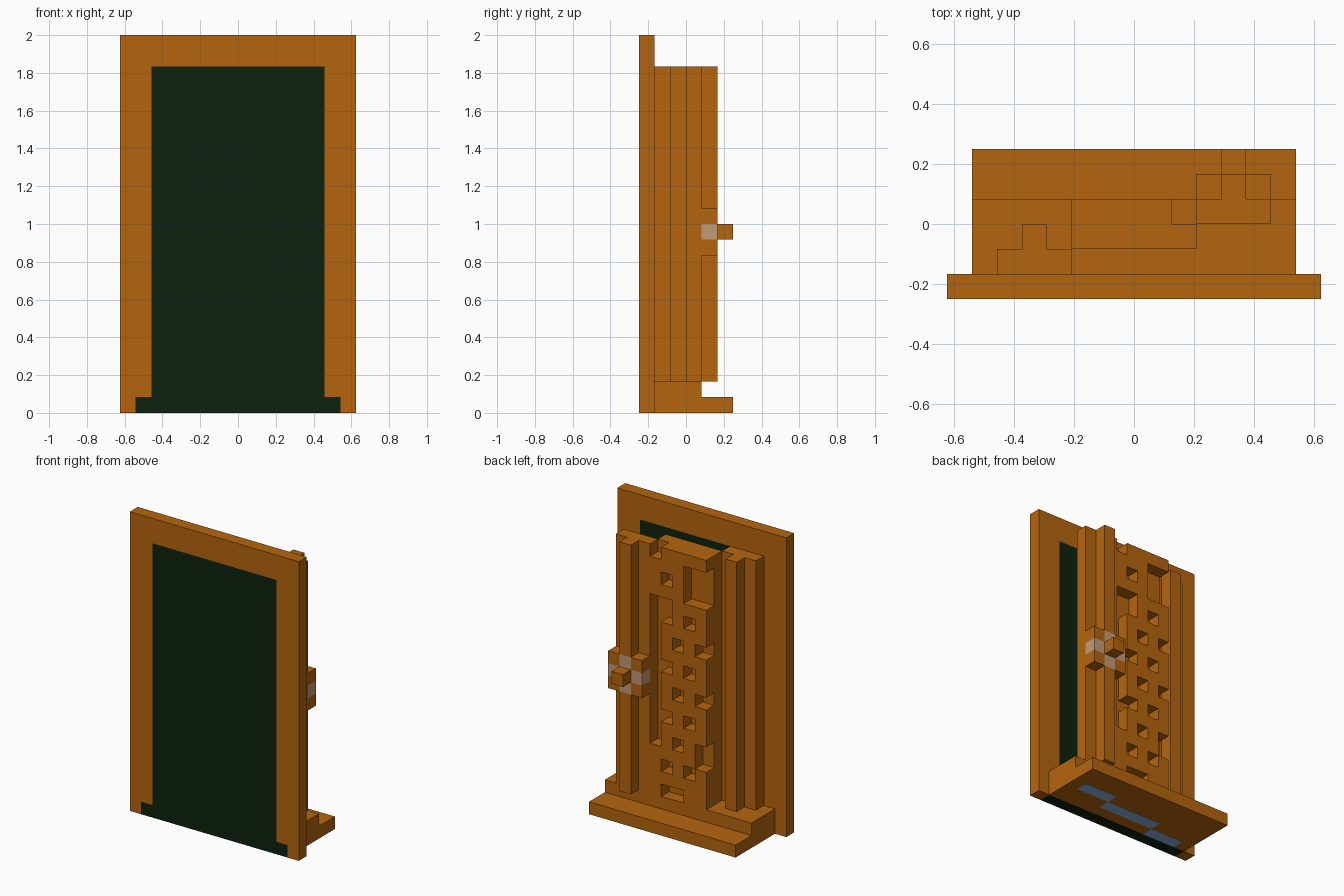
import bpy, bmesh
from mathutils import Vector

cube = bpy.data.objects.get("Cube")
if cube:
    bpy.data.objects.remove(cube, do_unlink=True)

U = 2 / 24                                # one block
ORIGIN = Vector((-7.5, -3, 0))            # grid corner, in blocks


def material(name, rgb):
    m = bpy.data.materials.new(name)
    m.use_nodes = True
    m.diffuse_color = (*rgb, 1)
    m.node_tree.nodes["Principled BSDF"].inputs["Base Color"].default_value = (*rgb, 1)
    return m


ORANGE = material("orange_wood", (0.462, 0.130, 0.0045))
GREEN = material("dark_green", (0.004, 0.0152, 0.0045))
TAN = material("pale_tan", (0.552, 0.328, 0.178))
BLUE = material("pale_blue", (0.26, 0.44, 0.70))


def finish(name, bm, mat):
    bmesh.ops.remove_doubles(bm, verts=bm.verts, dist=1e-4)
    bmesh.ops.recalc_face_normals(bm, faces=bm.faces)
    me = bpy.data.meshes.new(name)
    bm.to_mesh(me)
    bm.free()
    me.materials.append(mat)
    ob = bpy.data.objects.new(name, me)
    bpy.context.scene.collection.objects.link(ob)
    return ob


def prism(name, outlines, axis, start, end, mat):
    """Extrude flat outlines, given in blocks, along one axis."""
    bm = bmesh.new()
    for outline in outlines:
        verts = []
        for a, b in outline:
            p = [a, b]
            p.insert(axis, start)
            verts.append(bm.verts.new((Vector(p) + ORIGIN) * U))
        bm.faces.new(verts)
    bmesh.ops.remove_doubles(bm, verts=bm.verts, dist=1e-4)
    step = Vector((0, 0, 0))
    step[axis] = (end - start) * U
    res = bmesh.ops.extrude_face_region(bm, geom=bm.faces[:], use_keep_orig=True)
    moved = [g for g in res["geom"] if isinstance(g, bmesh.types.BMVert)]
    bmesh.ops.translate(bm, verts=moved, vec=step)
    return finish(name, bm, mat)


def rect(a0, a1, b0, b1):
    return [(a0, b0), (a1, b0), (a1, b1), (a0, b1)]


def box(name, x, y, z, mat):
    return prism(name, [rect(*x, *y)], 2, *z, mat)


def tee(x, y):
    """Plan of a three-block-wide post with a central rib on its back."""
    return [(x, y), (x + 3, y), (x + 3, y + 1), (x + 2, y + 1),
            (x + 2, y + 2), (x + 1, y + 2), (x + 1, y + 1), (x, y + 1)]


# Front frame and the dark opening filling it
prism("front_frame", [[(0, 0), (1, 0), (1, 1), (2, 1), (2, 22), (13, 22), (13, 1),
                       (14, 1), (14, 0), (15, 0), (15, 24), (0, 24)]], 1, 0, 1, ORANGE)
prism("dark_opening", [[(1, 0), (14, 0), (14, 1), (13, 1), (13, 22), (2, 22),
                        (2, 1), (1, 1)]], 1, 0, 1, GREEN)

# Stepped base, with the blue footprint underneath
prism("stepped_base", [[(1, 0), (6, 0), (6, 1), (4, 1), (4, 2), (1, 2)]], 0, 1, 14, ORANGE)
for n, (x, y) in enumerate([((2, 5), (1, 2)), ((5, 10), (2, 3)), ((10, 13), (3, 4))]):
    box(f"base_underside_patch_{n + 1}", x, y, (-0.012, 0.05), BLUE)

# Ribbed posts; the left one is interrupted by the lock
prism("right_post", [tee(2, 1)], 2, 2, 22, ORANGE)
prism("left_post_lower", [tee(10, 3)], 2, 2, 10, ORANGE)
prism("left_post_upper", [tee(10, 3)], 2, 13, 22, ORANGE)
box("left_post_middle", (10, 13), (3, 4), (10, 13), ORANGE)

# Lock plate with pale cross arms and a protruding knob
cells = [(x, z) for x in (10, 11, 12) for z in (10, 11, 12) if (x, z) != (11, 11)]
for pale, name, mat in ((False, "lock_corners", ORANGE), (True, "lock_cross", TAN)):
    chosen = [rect(x, x + 1, z, z + 1) for x, z in cells if (x == 11 or z == 11) == pale]
    prism(name, chosen, 1, 4, 5, mat)
box("lock_knob", (11, 12), (4, 6), (11, 12), ORANGE)

# Centre panel: solid sheet plus a pierced layer (column, row from top left of the back)
box("panel_sheet", (5, 10), (2, 3), (2, 22), ORANGE)
holes = {(0, 0), (1, 2), (1, 4), (1, 5), (3, 5), (4, 16), (1, 19), (2, 19)}
holes |= {(0, r) for r in range(4, 16)}                      # long slot by the lock
holes |= {(c, r) for c in (3, 4) for r in (1, 2, 3)}         # window notch
holes |= {(c, r) for c in (1, 3) for r in (9, 13, 17)}       # staggered holes
holes |= {(c, r) for c in (2, 4) for r in (7, 11, 15)}
solid = [rect(9 - c, 10 - c, 21 - r, 22 - r)
         for c in range(5) for r in range(20) if (c, r) not in holes]
prism("pierced_panel", solid, 1, 3, 4, ORANGE)
